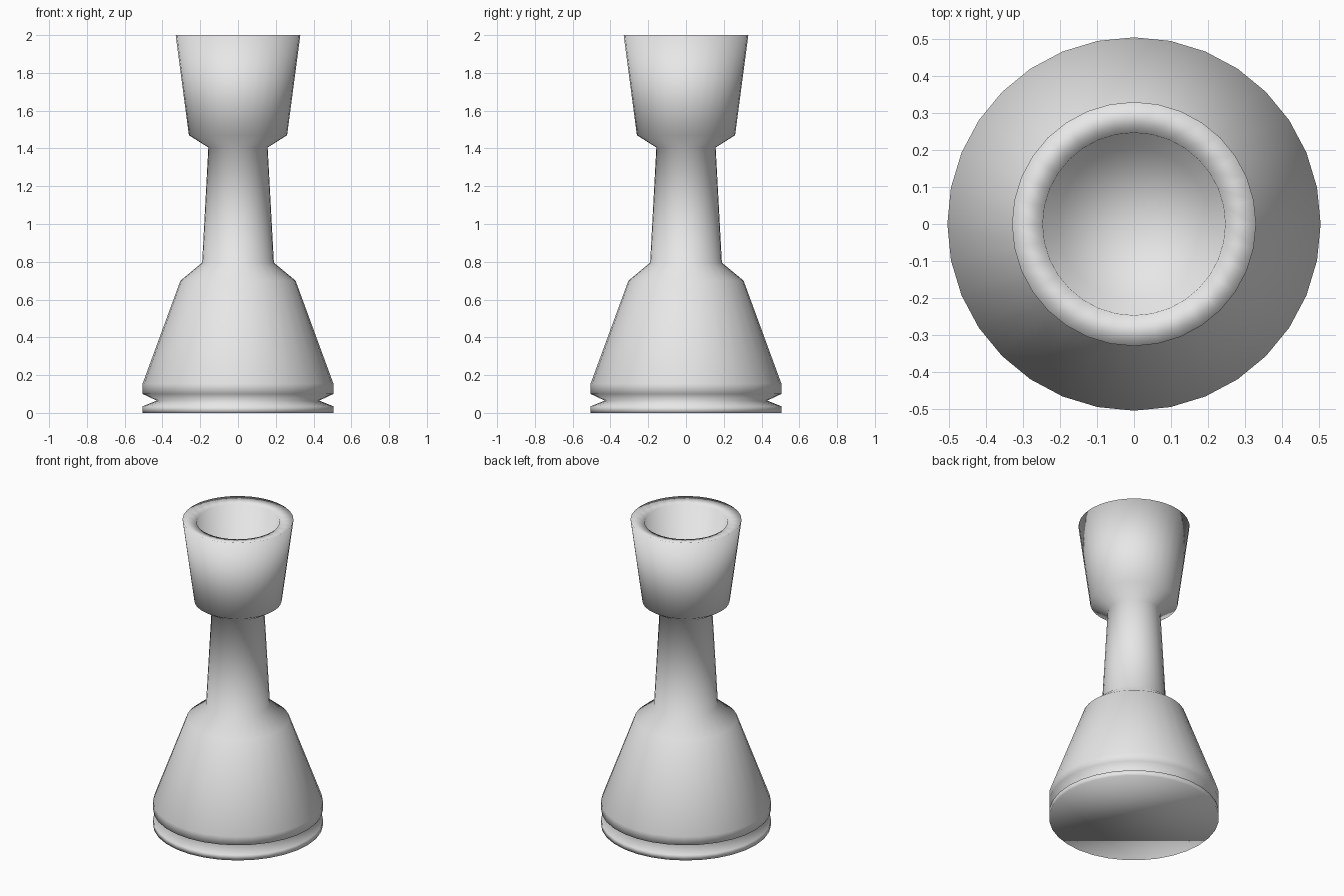
import bpy
import bmesh
from math import tau
from mathutils import Matrix, Vector

cube = bpy.data.objects.get("Cube")
if cube:
    bpy.data.objects.remove(cube, do_unlink=True)

SEGMENTS = 32

grey = bpy.data.materials.new("plain_grey")
grey.use_nodes = True
colour = (0.8, 0.8, 0.8, 1)
grey.diffuse_color = colour
grey.node_tree.nodes["Principled BSDF"].inputs["Base Color"].default_value = colour

# Radius and height pairs, from the underside up and into the cup
base = [(0.505, 0), (0.505, 0.035), (0.43, 0.065), (0.505, 0.1), (0.505, 0.155)]
body = [(0.305, 0.7), (0.19, 0.795)]
cup = [(0.157, 1.405), (0.26, 1.47), (0.33, 2.0)]
hollow = [(0.247, 1.985), (0.205, 1.5)]


def lathe(name, profile, material):
    """Spin a profile about z into a smooth closed solid."""
    bm = bmesh.new()
    rings = []
    for radius, height in profile:
        ring = []
        for i in range(SEGMENTS):
            turn = Matrix.Rotation(tau * i / SEGMENTS, 3, 'Z')
            ring.append(bm.verts.new(turn @ Vector((radius, 0, height))))
        rings.append(ring)
    for low, high in zip(rings, rings[1:]):
        for i in range(SEGMENTS):
            j = (i + 1) % SEGMENTS
            bm.faces.new((low[i], low[j], high[j], high[i]))
    # Flat underside and a fanned cup floor
    bm.faces.new(rings[0][::-1])
    floor = bm.faces.new(rings[-1])
    bmesh.ops.poke(bm, faces=[floor])
    for face in bm.faces:
        face.smooth = True
    mesh = bpy.data.meshes.new(name)
    bm.to_mesh(mesh)
    bm.free()
    mesh.materials.append(material)
    obj = bpy.data.objects.new(name, mesh)
    bpy.context.collection.objects.link(obj)
    return obj


lathe("pedestal_cup", base + body + cup + hollow, grey)
